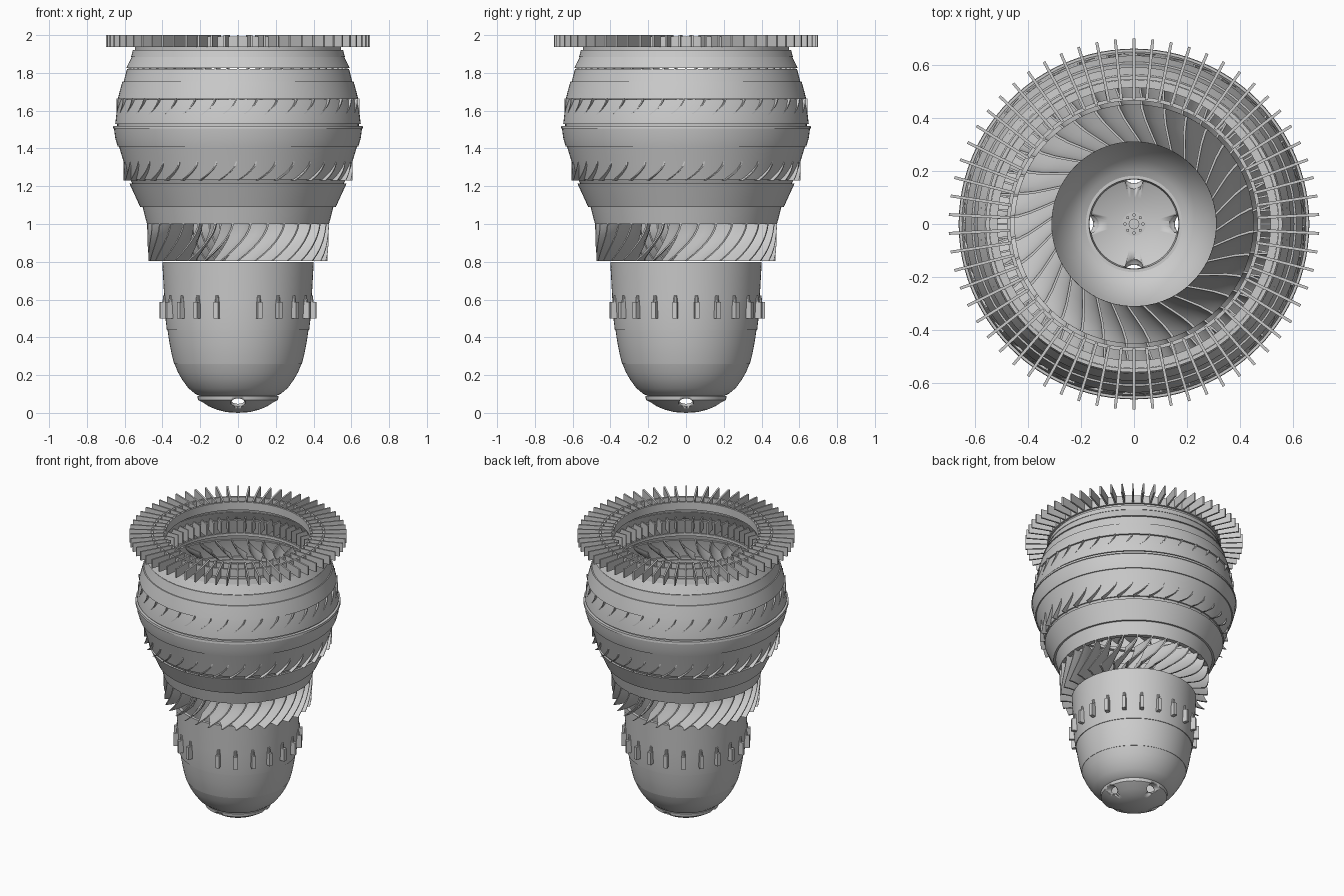
import bpy, bmesh
from math import sin, cos, pi, radians
from mathutils import Matrix

if "Cube" in bpy.data.objects:
    bpy.data.objects.remove(bpy.data.objects["Cube"])

SEG = 96


def finish(name, bm, smooth=True):
    bmesh.ops.recalc_face_normals(bm, faces=bm.faces)
    me = bpy.data.meshes.new(name)
    bm.to_mesh(me)
    bm.free()
    ob = bpy.data.objects.new(name, me)
    bpy.context.collection.objects.link(ob)
    if smooth:
        bpy.ops.object.select_all(action='DESELECT')
        ob.select_set(True)
        bpy.context.view_layer.objects.active = ob
        bpy.ops.object.shade_smooth_by_angle(angle=radians(28))
    return ob


def lathe(name, loop):
    """Revolve a closed (r, z) loop about z."""
    bm = bmesh.new()
    rings = []
    for r, z in loop:
        if r == 0:
            rings.append([bm.verts.new((0, 0, z))] * SEG)
        else:
            rings.append([bm.verts.new((r * cos(2 * pi * i / SEG), r * sin(2 * pi * i / SEG), z))
                          for i in range(SEG)])
    for a, b in zip(rings, rings[1:] + rings[:1]):
        for i in range(SEG):
            j = (i + 1) % SEG
            vs = list(dict.fromkeys([a[i], a[j], b[j], b[i]]))
            if len(vs) > 2:
                bm.faces.new(vs)
    return finish(name, bm)


def shell(name, outer, t=0.02):
    """Hollow band: outer profile plus the same profile moved inwards."""
    return lathe(name, outer + [(r - t, z) for r, z in reversed(outer)])


def blades(name, n, r0, r1, z0, z1, sweep=0.0, lean=0.0, thick=0.01, flare=0.0, nr=4, nz=6):
    """Ring of n curved blades; sweep turns them with height, lean with radius."""
    bm = bmesh.new()
    if sweep == 0:
        nr = nz = 1
    for k in range(n):
        base = 2 * pi * k / n - pi / 2
        sides = []
        for s in (-0.5, 0.5):
            grid = []
            for i in range(nr + 1):
                u = i / nr
                row = []
                for j in range(nz + 1):
                    t = j / nz
                    r = r0 + (r1 + flare * t - r0) * u
                    a = base + sweep * (1 - (1 - t) ** 1.7) + lean * (1 - u) ** 2 + s * thick / r
                    row.append(bm.verts.new((r * cos(a), r * sin(a), z0 + (z1 - z0) * t)))
                grid.append(row)
            sides.append(grid)
        A, B = sides
        for i in range(nr):
            for j in range(nz):
                for g in sides:
                    bm.faces.new((g[i][j], g[i + 1][j], g[i + 1][j + 1], g[i][j + 1]))
        for i in range(nr):
            for j in (0, nz):
                bm.faces.new((A[i][j], A[i + 1][j], B[i + 1][j], B[i][j]))
        for j in range(nz):
            for i in (0, nr):
                bm.faces.new((A[i][j], A[i][j + 1], B[i][j + 1], B[i][j]))
    return finish(name, bm)


# Dished bottom cap with four notches in its rim
cap = lathe("nose_cap", [(0, 0), (.06, .004), (.11, .016), (.16, .037), (.212, .068), (.215, .09),
                         (.17, .09), (.165, .062), (.1, .034), (0, .022)])
bm = bmesh.new()
for k in range(4):
    m = Matrix.Rotation(k * pi / 2, 4, 'Z') @ Matrix.Translation((.185, 0, .055)) \
        @ Matrix.Diagonal((.055, .04, .025, 1))
    bmesh.ops.create_uvsphere(bm, u_segments=20, v_segments=10, radius=1, matrix=m)
cutter = finish("notch_cutter", bm)
cutter.hide_render = True
cutter.hide_viewport = True
mod = cap.modifiers.new("notches", 'BOOLEAN')
mod.operation = 'DIFFERENCE'
mod.object = cutter

# Hub boss and ring of bolts inside the cap
lathe("cap_boss", [(0, .02), (.045, .02), (.045, .032), (.02, .032), (.02, .042), (0, .042)])
bm = bmesh.new()
for k in range(8):
    bmesh.ops.create_cone(bm, cap_ends=True, segments=8, radius1=.006, radius2=.006, depth=.012,
                          matrix=Matrix.Translation((.034 * cos(k * pi / 4), .034 * sin(k * pi / 4), .036)))
finish("cap_bolts", bm)

# Rounded nose in three bands
shell("nose_dome", [(.19, .085), (.225, .1), (.262, .13), (.295, .175), (.318, .215), (.336, .26)])
shell("nose_mid_band", [(.338, .26), (.35, .305), (.361, .36), (.369, .41), (.373, .44)])
shell("nose_barrel", [(.377, .44), (.384, .5), (.39, .6), (.401, .8)])

# Small vanes with pins around the barrel
bm = bmesh.new()
for k in range(1, 22):
    rot = Matrix.Rotation(2 * pi * k / 22 - pi / 2, 4, 'Z')
    bmesh.ops.create_cube(bm, size=1, matrix=rot @ Matrix.Translation((.393, 0, .543))
                          @ Matrix.Diagonal((.05, .024, .088, 1)))
    bmesh.ops.create_cone(bm, cap_ends=True, segments=10, radius1=.012, radius2=.008, depth=.035,
                          matrix=rot @ Matrix.Translation((.392, 0, .604)))
finish("barrel_vanes", bm)

# Large swept fan row, open to the outside
blades("fan_blades", 32, .31, .475, .805, 1.01, sweep=.34, lean=-.22, thick=.01, flare=.008)

# Casing bands from bottom to top
casing = {
    "throat_band": [(.482, 1.0), (.505, 1.09)],
    "lower_band": [(.518, 1.09), (.575, 1.215)],
    "lower_gap_ring": [(.56, 1.215), (.572, 1.24)],
    "lower_blade_band": [(.578, 1.235), (.6, 1.31), (.63, 1.41)],
    "belly_band": [(.637, 1.41), (.65, 1.455), (.657, 1.51)],
    "belly_flange": [(.662, 1.505), (.66, 1.52)],
    "belly_gap_ring": [(.64, 1.515), (.64, 1.535)],
    "upper_blade_band": [(.65, 1.53), (.642, 1.6), (.628, 1.66)],
    "upper_band": [(.636, 1.663), (.627, 1.7), (.612, 1.755)],
    "shoulder_band": [(.605, 1.755), (.588, 1.82)],
    "collar_band": [(.592, 1.825), (.575, 1.86), (.56, 1.89)],
    "top_collar": [(.566, 1.885), (.557, 1.92)],
    "top_collar_lip": [(.545, 1.915), (.545, 1.945)],
}
for name, prof in casing.items():
    shell(name, prof, .03)

# Blade rows piercing the casing
blades("lower_stage_blades", 36, .45, .607, 1.23, 1.33, sweep=.16, lean=-.05, thick=.008)
blades("upper_stage_blades", 36, .47, .644, 1.56, 1.665, sweep=.16, lean=-.05, thick=.008)

# Inner stator row and its shroud rings
blades("inner_stators", 60, .47, .58, 1.76, 1.85, thick=.008)
shell("stator_shroud", [(.48, 1.75), (.48, 1.77)], .012)
shell("upper_shroud", [(.48, 1.56), (.48, 1.58)], .012)

# Top crown of flat radial vanes and its two hoops
blades("crown_vanes", 62, .47, .7, 1.938, 2.0, thick=.011)
shell("crown_outer_hoop", [(.56, 1.936), (.56, 1.992)], .014)
shell("crown_inner_hoop", [(.48, 1.936), (.48, 1.992)], .014)
